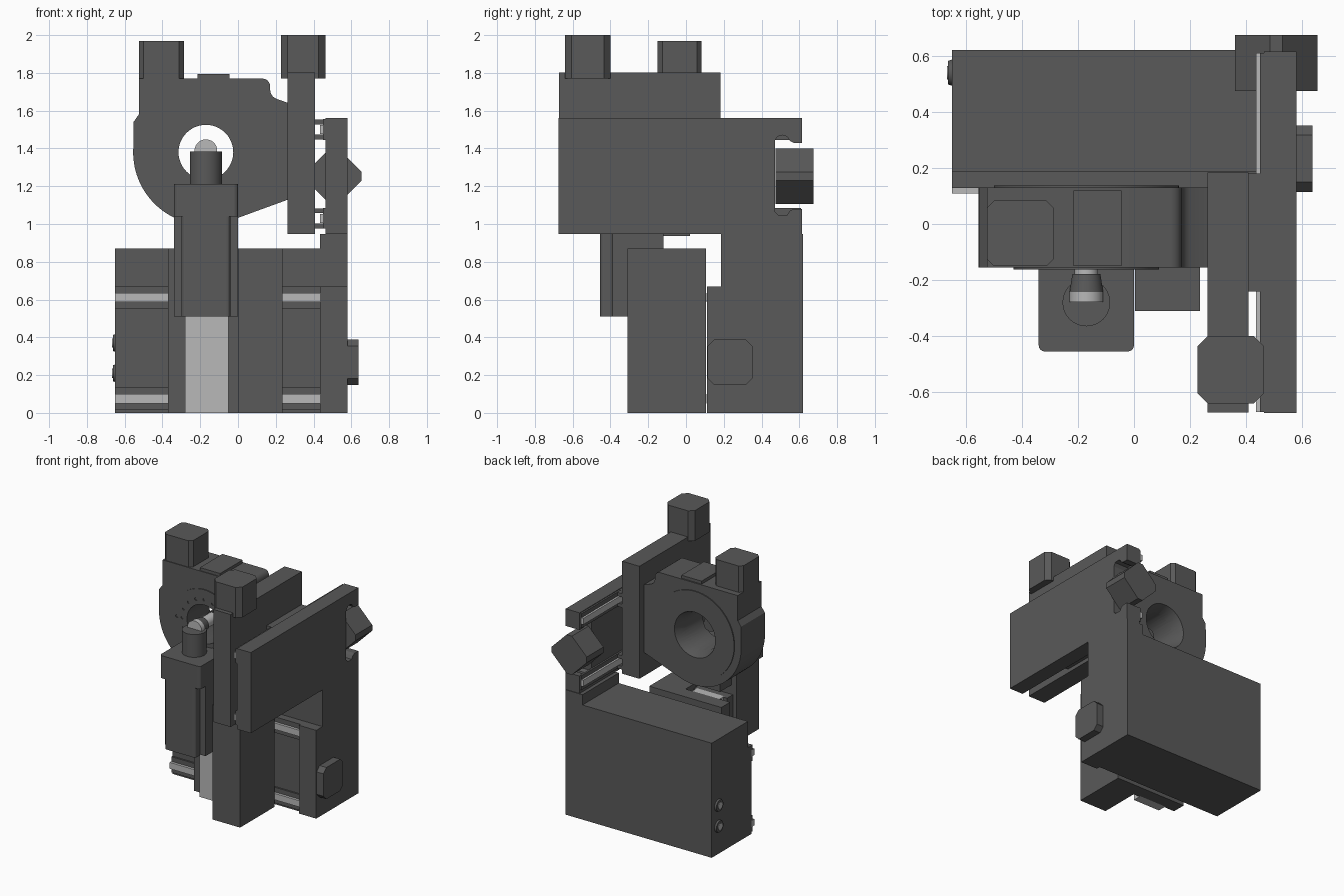
import bpy, bmesh, math
from mathutils import Matrix, Vector

if "Cube" in bpy.data.objects:
    bpy.data.objects.remove(bpy.data.objects["Cube"])


def material(name, v):
    m = bpy.data.materials.new(name)
    m.diffuse_color = (v, v, v, 1)
    m.use_nodes = True
    m.node_tree.nodes["Principled BSDF"].inputs["Base Color"].default_value = m.diffuse_color
    return m


DARK = material("dark_anodised", 0.1)
LIGHT = material("bare_metal", 0.48)


def finish(name, bm, mat):
    bmesh.ops.recalc_face_normals(bm, faces=bm.faces)
    me = bpy.data.meshes.new(name)
    bm.to_mesh(me)
    bm.free()
    ob = bpy.data.objects.new(name, me)
    bpy.context.collection.objects.link(ob)
    me.materials.append(mat)
    return ob


def smooth(ob):
    bpy.ops.object.select_all(action='DESELECT')
    ob.select_set(True)
    bpy.context.view_layer.objects.active = ob
    bpy.ops.object.shade_smooth_by_angle(angle=math.radians(30))


def box(name, x, y, z, mat=DARK, bevel=0, axis=2, segments=1):
    """Box from ranges; bevel rounds the edges running along the axis."""
    bm = bmesh.new()
    bmesh.ops.create_cube(bm, size=1)
    for v in bm.verts:
        v.co = [(r[0] + r[1]) / 2 + c * (r[1] - r[0]) for r, c in zip((x, y, z), v.co)]
    if bevel:
        edges = [e for e in bm.edges
                 if abs((e.verts[0].co - e.verts[1].co).normalized()[axis]) > 0.9]
        bmesh.ops.bevel(bm, geom=edges, offset=bevel, segments=segments,
                        profile=0.5, affect='EDGES')
    return finish(name, bm, mat)


def prism(name, pts, axis, lo, hi, mat=DARK):
    """Extrude a profile along x (points are y,z) or y (points are x,z)."""
    bm = bmesh.new()
    put = (lambda p: (lo, p[0], p[1])) if axis == 0 else (lambda p: (p[0], lo, p[1]))
    f = bm.faces.new([bm.verts.new(put(p)) for p in pts])
    ext = bmesh.ops.extrude_face_region(bm, geom=[f])
    d = Vector((hi - lo, 0, 0) if axis == 0 else (0, hi - lo, 0))
    bmesh.ops.translate(bm, vec=d, verts=[v for v in ext['geom'] if isinstance(v, bmesh.types.BMVert)])
    return finish(name, bm, mat)


ROT = {'X': Matrix.Rotation(math.pi / 2, 4, 'Y'),
       'Y': Matrix.Rotation(-math.pi / 2, 4, 'X'), 'Z': Matrix.Identity(4)}


def add_cone(bm, c, r1, r2, length, axis, n):
    """Cone or cylinder starting at c and running in the + axis direction."""
    bmesh.ops.create_cone(bm, cap_ends=True, segments=n, radius1=r1, radius2=r2, depth=length,
                          matrix=Matrix.Translation(c) @ ROT[axis] @ Matrix.Translation((0, 0, length / 2)))


def cyl(name, c, r, length, axis, mat=DARK, r2=None, n=40):
    bm = bmesh.new()
    add_cone(bm, c, r, r if r2 is None else r2, length, axis, n)
    ob = finish(name, bm, mat)
    smooth(ob)
    return ob


def cut(ob, cutter):
    cutter.hide_render = True
    cutter.hide_set(True)
    m = ob.modifiers.new("cut", 'BOOLEAN')
    m.operation, m.solver, m.object = 'DIFFERENCE', 'EXACT', cutter
    bpy.context.view_layer.objects.active = ob
    bpy.ops.object.modifier_apply(modifier=m.name)
    bpy.data.objects.remove(cutter)


# Base stage: stepped body, end cap, cross rails, drive cover and cable ports
prism("base_body", [(0.14, 0), (0.62, 0), (0.62, 0.87), (0.185, 0.87), (0.185, 0.67), (0.14, 0.67)],
      0, -0.65, 0.44)
box("base_end_cap", (0.435, 0.58), (0.11, 0.62), (0, 0.67))
for i, z in enumerate((0.075, 0.61)):
    box(f"base_rail_bed_{i}", (-0.65, 0.435), (0.128, 0.15), (z - 0.06, z + 0.06))
    box(f"base_rail_{i}", (-0.65, 0.435), (0.108, 0.14), (z - 0.024, z + 0.024), LIGHT)
box("base_drive_cover", (0.57, 0.637), (0.115, 0.352), (0.148, 0.388), bevel=0.035, axis=0)
for i, z in enumerate((0.21, 0.37)):
    cyl(f"cable_port_{i}", (-0.663, 0.54, z), 0.042, 0.03, 'X', r2=0.052)
    cyl(f"cable_port_core_{i}", (-0.667, 0.54, z), 0.024, 0.02, 'X', LIGHT)

# Carriage on the base with a vertical rail for the actuator
box("carriage_plate", (-0.37, 0.235), (0.0, 0.105), (0, 0.87))
box("carriage_block", (0.003, 0.235), (-0.31, 0.105), (0, 0.87))
box("actuator_rail", (-0.28, -0.05), (-0.06, 0.01), (0, 0.868), LIGHT)

# Vertical actuator
box("actuator_slider", (-0.31, -0.03), (-0.13, -0.05), (0.51, 0.865))
box("actuator_bracket", (-0.30, -0.04), (-0.13, 0.02), (0.937, 1.0))
box("actuator_head", (-0.34, 0), (-0.455, -0.12), (1.04, 1.212), bevel=0.022, segments=4)
box("actuator_body", (-0.34, 0), (-0.39, -0.12), (0.51, 1.04))
box("actuator_front", (-0.30, -0.04), (-0.455, -0.38), (0.51, 1.04), bevel=0.022, segments=4)
cyl("actuator_plunger", (-0.17, -0.28, 1.21), 0.085, 0.175, 'Z')

# Specimen pin lying along the bore axis
cx, cz = -0.17, 1.38
for name, y, r, r2, length, mat in (("pin_tip", -0.278, 0.06, 0.06, 0.035, LIGHT),
                                    ("pin_body", -0.243, 0.06, 0.05, 0.065, DARK),
                                    ("pin_neck", -0.18, 0.042, 0.042, 0.12, LIGHT),
                                    ("pin_end", -0.06, 0.05, 0.05, 0.02, DARK)):
    cyl(name, (cx, y, cz + 0.008), r, length, 'Y', mat, r2)

# Rotary stage: round lower left, sloped base, stepped top right
arc = [(cx + 0.385 * math.cos(math.radians(a)), cz + 0.385 * math.sin(math.radians(a)))
       for a in range(177, 289, 3)]
corner = [(0.13 + 0.04 * math.sin(t), 1.73 + 0.04 * math.cos(t)) for t in (0, 0.4, 0.8, 1.2, 1.57)]
fillet = [(0.22 - 0.05 * math.cos(t), 1.71 - 0.05 * math.sin(t)) for t in (0, 0.4, 0.8, 1.15)]
profile = arc + [(0.267, 1.13), (0.267, 1.64)] + fillet[::-1] + corner[::-1] + \
    [(-0.525, 1.77), (-0.525, 1.58), (-0.553, 1.54)]
stage = prism("rotary_stage", profile, 1, -0.155, 0.13)
face = cyl("rotary_face", (cx, -0.162, cz), 0.26, 0.03, 'Y', n=64)
back = cyl("rotary_back", (cx, 0.12, cz), 0.33, 0.017, 'Y', n=64)
bm = bmesh.new()
add_cone(bm, (cx, -0.3, cz), 0.145, 0.145, 0.6, 'Y', 48)
bore = finish("bore_cutter", bm, DARK)
for ob in (stage, face, back):
    b = bore.copy()
    b.data = bore.data.copy()
    bpy.context.collection.objects.link(b)
    cut(ob, b)
bpy.data.objects.remove(bore)
for ob in (stage, back):
    bm = bmesh.new()
    add_cone(bm, (cx, 0.03, cz), 0.14, 0.178, 0.13, 'Y', 48)
    cut(ob, finish("recess_cutter", bm, DARK))
# Ring of tapped holes in the rotating face
bm = bmesh.new()
spots = [(0.185, i * math.pi / 8) for i in range(16)] + [(0.23, 0), (0.23, math.pi)]
for r, a in spots:
    add_cone(bm, (cx + r * math.cos(a), -0.2, cz + r * math.sin(a)), 0.011, 0.011, 0.056, 'Y', 10)
cut(face, finish("hole_cutter", bm, DARK))
for ob in (stage, face, back):
    smooth(ob)
box("rotary_top_cap", (-0.215, -0.045), (-0.15, 0.12), (1.76, 1.793))
box("rotary_motor", (-0.525, -0.287), (-0.15, 0.083), (1.76, 1.97), bevel=0.025)

# Side frame: tall leg, forward arm and rounded notch at the rear
notch = [(0.615, 1.08), (0.57, 1.08), (0.55, 1.07), (0.535, 1.047), (0.49, 1.047), (0.47, 1.065),
         (0.47, 1.44), (0.485, 1.463), (0.51, 1.47), (0.535, 1.463), (0.55, 1.44), (0.57, 1.43), (0.615, 1.43)]
prism("side_frame", [(0.185, 0.5), (0.615, 0.5)] + notch +
      [(0.615, 1.56), (-0.675, 1.56), (-0.675, 0.948), (0.185, 0.948)], 0, 0.463, 0.58)
box("side_frame_leg", (0.435, 0.58), (0.185, 0.62), (0, 0.948))

# Rails of the side frame and the bearing shoes riding on them
for i, z in enumerate((1.03, 1.50)):
    box(f"side_rail_bed_{i}", (0.45, 0.465), (-0.67, 0.61), (z - 0.055, z + 0.055))
    box(f"side_rail_{i}", (0.435, 0.463), (-0.67, 0.61), (z - 0.024, z + 0.024), LIGHT)
    for j, s in enumerate((-1, 1)):
        box(f"bearing_shoe_{i}_{j}", (0.40, 0.455), (-0.24, 0.18),
            (z + s * 0.04 - 0.013, z + s * 0.04 + 0.013))

# Upright slide plate carrying the rotary stage, with its motor
box("slide_plate", (0.263, 0.408), (-0.672, 0.183), (0.948, 1.802))
box("slide_motor", (0.227, 0.462), (-0.64, -0.40), (1.77, 2.0), bevel=0.035)

# Rear motor turned on its corner
a, b = 0.147, 0.022
prism("rear_motor", [(0.508 + x, 1.253 + z) for x, z in
                     ((a, -b), (a, b), (b, a), (-b, a), (-a, b), (-a, -b), (-b, -a), (b, -a))],
      1, 0.475, 0.675)
